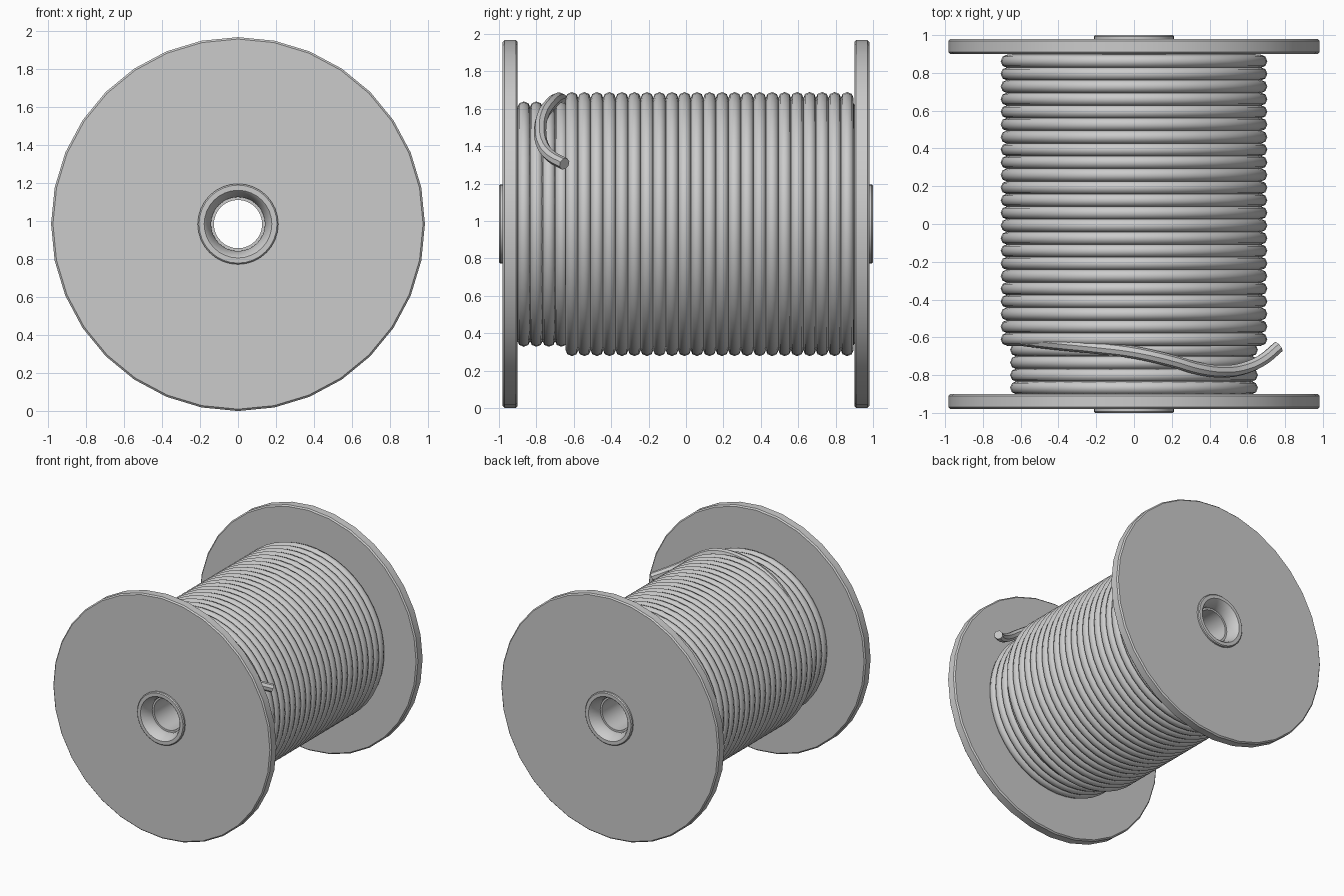
import bpy, bmesh, math

if "Cube" in bpy.data.objects:
    bpy.data.objects.remove(bpy.data.objects["Cube"])

CZ = 0.983          # axle height
SIDES = 32
PITCH = 0.0669
WIRE = 0.035


def lathe(name, profile, sides=SIDES):
    """Revolve a closed (radius, y) profile about the y axis at height CZ."""
    bm = bmesh.new()
    rings = []
    for i in range(sides):
        a = 2 * math.pi * i / sides
        rings.append([bm.verts.new((r * math.sin(a), y, CZ + r * math.cos(a))) for r, y in profile])
    n = len(profile)
    for i in range(sides):
        p, q = rings[i], rings[(i + 1) % sides]
        for j in range(n):
            k = (j + 1) % n
            bm.faces.new((p[j], q[j], q[k], p[k]))
    bmesh.ops.recalc_face_normals(bm, faces=bm.faces)
    return finish(name, bm)


def finish(name, bm):
    me = bpy.data.meshes.new(name)
    bm.to_mesh(me)
    bm.free()
    ob = bpy.data.objects.new(name, me)
    bpy.context.collection.objects.link(ob)
    smooth(ob)
    return ob


def smooth(ob):
    bpy.ops.object.select_all(action='DESELECT')
    ob.select_set(True)
    bpy.context.view_layer.objects.active = ob
    bpy.ops.object.shade_smooth_by_angle(angle=math.radians(30))


def wire_ring(bm, major, y, segs=48, sides=8):
    rows = []
    for i in range(segs):
        a = 2 * math.pi * i / segs
        row = []
        for j in range(sides):
            b = 2 * math.pi * j / sides
            r = major + WIRE * math.cos(b)
            row.append(bm.verts.new((r * math.sin(a), y + WIRE * math.sin(b), CZ + r * math.cos(a))))
        rows.append(row)
    for i in range(segs):
        p, q = rows[i], rows[(i + 1) % segs]
        for j in range(sides):
            k = (j + 1) % sides
            f = bm.faces.new((p[j], q[j], q[k], p[k]))
            f.smooth = True


def wire_layer(name, major, start, count):
    bm = bmesh.new()
    for i in range(count):
        wire_ring(bm, major, start + i * PITCH)
    bmesh.ops.recalc_face_normals(bm, faces=bm.faces)
    me = bpy.data.meshes.new(name)
    bm.to_mesh(me)
    bm.free()
    ob = bpy.data.objects.new(name, me)
    bpy.context.collection.objects.link(ob)


# Spool: half profile from drum, over flange and hub lip, into the bore; then mirrored
half = [(0.63, 0.90), (0.973, 0.90), (0.983, 0.91), (0.983, 0.97), (0.973, 0.98),
        (0.212, 0.98), (0.212, 0.993), (0.205, 1.0), (0.178, 1.0), (0.170, 0.992),
        (0.142, 0.93), (0.142, 0.90), (0.127, 0.90)]
lathe("spool", half + [(r, -y) for r, y in reversed(half)])

# Two layers of wound wire
wire_layer("inner_winding", 0.621, -0.867, 27)
wire_layer("outer_winding", 0.671, -0.61, 23)

# Loose wire end, leaving the last outer turn
path = [(-0.58, -0.615, 0.671), (-0.40, -0.635, 0.671), (-0.20, -0.655, 0.671),
        (0.0, -0.68, 0.671), (0.20, -0.725, 0.671), (0.34, -0.765, 0.673),
        (0.47, -0.78, 0.685), (0.58, -0.765, 0.715), (0.68, -0.72, 0.77), (0.765, -0.65, 0.83)]
cu = bpy.data.curves.new("loose_wire_end", 'CURVE')
cu.dimensions = '3D'
cu.bevel_depth = 0.033
cu.bevel_resolution = 2
cu.resolution_u = 5
cu.use_fill_caps = True
sp = cu.splines.new('BEZIER')
sp.bezier_points.add(len(path) - 1)
for bp, (x, y, r) in zip(sp.bezier_points, path):
    bp.co = (x, y, CZ + math.sqrt(r * r - x * x))
    bp.handle_left_type = bp.handle_right_type = 'AUTO'
tail = bpy.data.objects.new("loose_wire_end", cu)
bpy.context.collection.objects.link(tail)
bpy.ops.object.select_all(action='DESELECT')
tail.select_set(True)
bpy.context.view_layer.objects.active = tail
bpy.ops.object.convert(target='MESH')
smooth(bpy.context.view_layer.objects.active)
